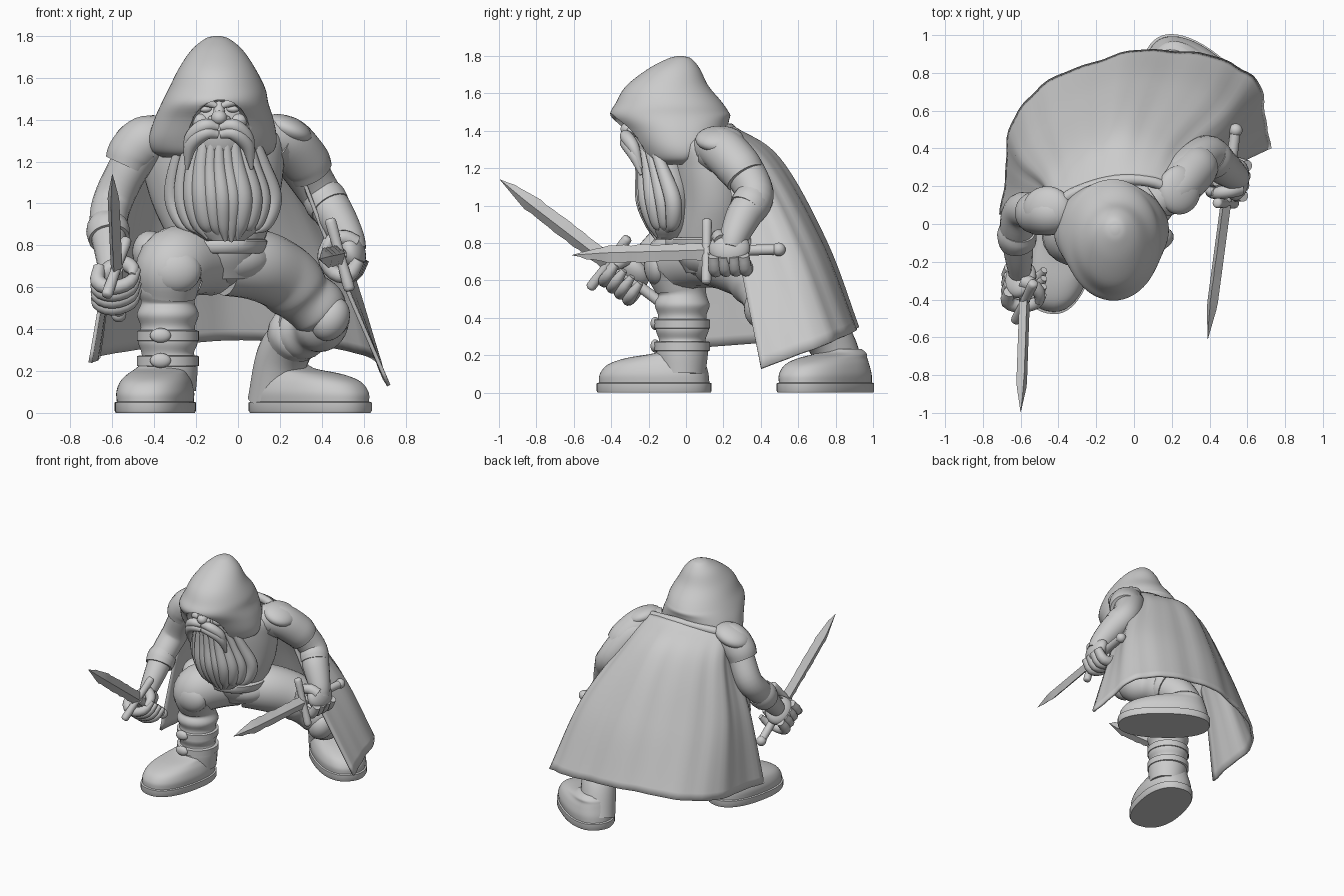
import bpy, bmesh, math, random
from mathutils import Vector as V, Matrix

random.seed(4)
if "Cube" in bpy.data.objects:
    bpy.data.objects.remove(bpy.data.objects["Cube"])

clay = bpy.data.materials.new("clay_grey")
clay.use_nodes = True
clay.diffuse_color = (0.6, 0.6, 0.6, 1)
clay.node_tree.nodes["Principled BSDF"].inputs["Base Color"].default_value = (0.6, 0.6, 0.6, 1)


def finish(name, bm, angle=50):
    """Turn a bmesh into a shaded object."""
    bmesh.ops.recalc_face_normals(bm, faces=bm.faces)
    me = bpy.data.meshes.new(name)
    bm.to_mesh(me)
    bm.free()
    ob = bpy.data.objects.new(name, me)
    bpy.context.collection.objects.link(ob)
    me.materials.append(clay)
    bpy.ops.object.select_all(action="DESELECT")
    ob.select_set(True)
    bpy.context.view_layer.objects.active = ob
    bpy.ops.object.shade_smooth_by_angle(angle=math.radians(angle))
    return ob


def spline(pts, n):
    """Catmull-Rom through vectors of any size."""
    pts = [V(p) for p in pts]
    out = []
    for i in range(len(pts) - 1):
        b, c = pts[i], pts[i + 1]
        a = pts[i - 1] if i else b * 2 - c
        d = pts[i + 2] if i + 2 < len(pts) else c * 2 - b
        for k in range(n):
            t = k / n
            out.append((b * 2 + (c - a) * t + (a * 2 - b * 5 + c * 4 - d) * t ** 2
                        + (b * 3 - a - c * 3 + d) * t ** 3) / 2)
    return out + [pts[-1]]


def skin(name, rings, closed=True, angle=50):
    """Bridge rows of points, capping closed ones."""
    bm = bmesh.new()
    rows = [[bm.verts.new(p) for p in r] for r in rings]
    n = len(rows[0])
    for a, b in zip(rows, rows[1:]):
        for i in range(n if closed else n - 1):
            j = (i + 1) % n
            bm.faces.new((a[i], a[j], b[j], b[i]))
    if closed:
        bm.faces.new(rows[0])
        bm.faces.new(rows[-1])
    return finish(name, bm, angle)


def tube(name, pts, n=6, seg=20):
    """Round limb through points given as x, y, z, radius."""
    path = spline([V(p) for p in pts], n)
    rings, u = [], None
    for i, p in enumerate(path):
        t = (path[min(i + 1, len(path) - 1)] - path[max(i - 1, 0)]).to_3d().normalized()
        u = u - t * u.dot(t) if u else t.orthogonal()
        u.normalize()
        w, r = t.cross(u), max(p[3], 0.002)
        rings.append([p.to_3d() + (u * math.cos(a) + w * math.sin(a)) * r
                      for a in (math.tau * k / seg for k in range(seg))])
    return skin(name, rings)


def stack(name, rows, n=5, seg=48, power=1.0, shear=None, mat=Matrix()):
    """Horizontal ovals given as z, centre x, centre y, radius x, radius y."""
    rings = []
    for z, cx, cy, rx, ry in spline(rows, n):
        ring = []
        for k in range(seg):
            c, s = math.cos(math.tau * k / seg), math.sin(math.tau * k / seg)
            x = cx + rx * math.copysign(abs(c) ** power, c)
            y = cy + ry * math.copysign(abs(s) ** power, s)
            ring.append(mat @ V((x, y, z + (shear(y, z) if shear else 0))))
        rings.append(ring)
    return skin(name, rings)


def ball(name, loc, size, rot=Matrix()):
    bm = bmesh.new()
    m = Matrix.Translation(loc) @ rot.to_4x4() @ Matrix.Diagonal((*size, 1))
    bmesh.ops.create_uvsphere(bm, u_segments=28, v_segments=16, radius=1, matrix=m)
    return finish(name, bm)


# Torso, hips and belt
stack("torso", [(.64, -.1, .15, .18, .15), (.78, -.1, .13, .21, .2), (1.0, -.11, .15, .3, .21),
                (1.2, -.12, .13, .34, .21), (1.33, -.12, .09, .32, .17), (1.41, -.1, .05, .16, .12)])
ball("hips", (-.08, .16, .73), (.24, .19, .13))
stack("belt", [(.76, -.09, .12, .2, .2), (.77, -.09, .12, .215, .225),
               (.82, -.09, .12, .23, .23), (.83, -.09, .12, .21, .21)], n=2)
ball("hip_pouch", (-.42, .07, .77), (.085, .11, .1))

# Hood with its face opening
hood = stack("hood", [(1.80, -.1, -.03, .015, .015), (1.785, -.1, -.035, .06, .065),
                      (1.73, -.1, -.065, .125, .14), (1.64, -.1, -.1, .185, .22),
                      (1.55, -.1, -.09, .23, .285), (1.48, -.11, -.085, .255, .32),
                      (1.40, -.115, -.055, .285, .285), (1.31, -.12, -.03, .305, .25),
                      (1.25, -.12, -.015, .29, .225), (1.22, -.12, -.015, .24, .185)], seg=64,
             shear=lambda y, z: max(0, y) * .6 * max(0, min(1, (1.5 - z) / .25)))
cutter = ball("hood_cutter", (-.085, -.34, 1.19), (.18, .27, .315))
cut = hood.modifiers.new("face_opening", "BOOLEAN")
cut.operation, cut.object, cut.solver = "DIFFERENCE", cutter, "EXACT"
bpy.context.view_layer.objects.active = hood
bpy.ops.object.modifier_apply(modifier="face_opening")
bpy.data.objects.remove(cutter)

# Face
FX = -.09
ball("face", (FX, -.16, 1.36), (.165, .13, .19))
ball("nose", (FX, -.31, 1.41), (.038, .04, .036))
tube("nose_bridge", [(FX, -.28, 1.48, .022), (FX, -.305, 1.42, .03)])
for s in (-1, 1):
    side = "right" if s < 0 else "left"

    def fx(x):
        return FX + s * x

    ball(side + "_nostril", (fx(.033), -.295, 1.4), (.022, .022, .02))
    ball(side + "_eye", (fx(.065), -.265, 1.45), (.03, .02, .016))
    ball(side + "_cheek", (fx(.09), -.245, 1.395), (.045, .04, .035))
    tube(side + "_brow", [(fx(.012), -.295, 1.465, .014), (fx(.07), -.29, 1.487, .022),
                          (fx(.13), -.255, 1.5, .01)], seg=12)
    for k, drop in enumerate((0, .035)):
        tube(side + "_moustache_%d" % k, [(fx(.005), -.315, 1.365 - drop, .02), (fx(.07), -.32, 1.37 - drop, .034),
                                          (fx(.135), -.28, 1.31 - drop, .032), (fx(.155), -.24, 1.2 - drop, .008)], seg=14)

# Beard: a core wrapped in converging locks
stack("beard_core", [(.82, -.06, -.1, .09, .06), (.9, -.07, -.09, .18, .11), (1.08, -.08, -.09, .22, .14),
                     (1.25, -.09, -.12, .17, .12), (1.36, -.09, -.14, .13, .1)])
for i in range(11):
    u = (i - 5) / 5
    bow, tip = 1 - u * u, .82 + .05 * abs(u) + random.uniform(-.02, .02)
    wide = random.uniform(.85, 1.2)
    tube("beard_lock_%d" % i, [(FX + .16 * u, -.18 - .08 * bow, 1.33, .02),
                               (FX + .21 * u, -.12 - .12 * bow, 1.18, .034 * wide),
                               (-.075 + .24 * u, -.07 - .16 * bow, 1.03, .043 * wide),
                               (-.07 + .2 * u, -.07 - .12 * bow, .91, .037 * wide),
                               (-.06 + .14 * u, -.1 - .06 * bow, tip, .008)], seg=12)

# Cloak: rows run from the right edge round the back to the left edge
rows = [
    [(-.42, .0, 1.33), (-.38, .13, 1.37), (-.1, .24, 1.42), (.15, .23, 1.4), (.26, .1, 1.33)],
    [(-.46, .08, 1.18), (-.44, .29, 1.2), (-.08, .49, 1.25), (.25, .4, 1.2), (.29, .22, 1.16)],
    [(-.6, .08, .78), (-.53, .45, .78), (-.03, .74, .8), (.47, .61, .78), (.45, .28, .74)],
    [(-.7, .05, .24), (-.58, .64, .29), (.02, .91, .35), (.6, .8, .28), (.715, .4, .13)],
]
across = [[c for p in spline(r, 14) for c in p] for r in rows]
sheet = []
for r, flat_row in enumerate(spline(across, 10)):
    pts = [V(flat_row[i:i + 3]) for i in range(0, len(flat_row), 3)]
    for i, p in enumerate(pts):
        out = V((p.x, p.y - .2, 0)).normalized()
        p += out * (.006 * math.sin(i * .7 + r * .04) + .003 * math.sin(i * 1.5)) * min(1, r / 14)
    sheet.append(pts)
cloak = skin("cloak", sheet, closed=False)
thick = cloak.modifiers.new("thickness", "SOLIDIFY")
thick.thickness, thick.offset = .018, 0
tube("cloak_collar", [(-.42, .02, 1.33, .025), (-.36, .14, 1.37, .03), (-.1, .23, 1.41, .03),
                      (.14, .21, 1.39, .03), (.25, .08, 1.33, .025)])

# Arms with short sleeves
tube("right_arm", [(-.42, .06, 1.3, .11), (-.51, .06, 1.19, .098), (-.595, .07, 1.02, .095),
                   (-.62, -.03, .9, .09), (-.61, -.17, .77, .075), (-.605, -.26, .68, .06)])
tube("right_sleeve", [(-.36, .06, 1.31, .1), (-.44, .06, 1.3, .12), (-.505, .06, 1.24, .118), (-.535, .06, 1.18, .106)])
tube("right_cuff", [(-.615, -.03, .9, .095), (-.62, -.06, .87, .105), (-.615, -.1, .83, .098)], n=3)
tube("left_arm", [(.16, .14, 1.3, .11), (.27, .27, 1.23, .115), (.385, .37, 1.06, .1),
                  (.46, .31, .95, .095), (.525, .26, .84, .078), (.55, .24, .77, .065)])
tube("left_sleeve", [(.12, .12, 1.31, .1), (.22, .19, 1.3, .122), (.31, .28, 1.21, .122), (.345, .32, 1.15, .112)])
tube("left_cuff", [(.4, .36, 1.04, .1), (.42, .345, 1.01, .105), (.44, .325, .98, .1)], n=3)
ball("right_shoulder_flap", (-.46, .08, 1.345), (.135, .12, .065), Matrix.Rotation(-.35, 3, "Y"))
ball("left_shoulder_flap", (.24, .18, 1.355), (.12, .13, .06), Matrix.Rotation(.4, 3, "Y"))


def armed_hand(side, guard, tip, cross, grip, hold, palm_dir, curl):
    """Dagger with a fist closed on its grip; local z runs to the tip, x along the guard."""
    guard, z = V(guard), (V(tip) - V(guard))
    length = z.length
    z.normalize()
    x = V(cross)
    x = (x - z * x.dot(z)).normalized()
    y = z.cross(x)
    at = lambda a, b, c: guard + x * a + y * b + z * c
    # Chipped blade of diamond section
    rings = []
    for k in range(19):
        t = k / 18
        w = .047 * min(1, (1 - t) * 3.6) ** .8 + .001
        a, b = w + random.uniform(-.005, .003) * (t < .95), w + random.uniform(-.005, .003) * (t < .95)
        h = .028 * min(1, (1 - t) * 4) + .001
        rings.append([at(a, 0, t * length), at(0, h, t * length), at(-b, 0, t * length), at(0, -h, t * length)])
    skin(side + "_blade", rings, angle=20)
    tube(side + "_guard", [(*at(c, 0, -.01), r) for c, r in
                           ((-.18, .015), (-.16, .027), (-.05, .024), (.05, .024), (.16, .027), (.18, .015))], n=3)
    tube(side + "_grip", [(*at(0, 0, -.02), .03), (*at(0, 0, -grip), .028)])
    ball(side + "_pommel", at(0, 0, -grip), (.036, .036, .036))
    # Fist
    d = V(palm_dir)
    d = (d - z * d.dot(z)).normalized()
    e = z.cross(d) * curl
    ball(side + "_palm", guard - z * hold + d * .045, (.095, .06, .11), Matrix((e, d, z)).transposed())
    for k in range(4):
        c = guard - z * (hold + (k - 1.5) * .054)
        arc = [c + (d * math.cos(a) + e * math.sin(a) * 1.25) * .084 for a in (.5, 1.5, 2.4, 3.3, 4.2)]
        tube(side + "_finger_%d" % k, [(*p, r) for p, r in zip(arc, (.03, .037, .035, .032, .018))], n=3, seg=12)
    arc = [guard - z * (hold - .04 - .02 * i) + (d * math.cos(a) + e * math.sin(a)) * .08
           for i, a in enumerate((-.4, -1.1, -1.9, -2.6))]
    tube(side + "_thumb", [(*p, r) for p, r in zip(arc, (.042, .038, .033, .016))], n=3, seg=12)


armed_hand("right", (-.58, -.42, .70), (-.6, -.995, 1.14), (.18, .39, .5), .38, .13, (-.5, .55, .5), 1)
armed_hand("left", (.485, .1, .755), (.39, -.61, .735), (-.28, 0, 1), .4, .14, (.95, 0, .3), -1)

# Legs with bunched trousers
tube("right_thigh", [(-.12, .17, .72, .16), (-.21, .06, .73, .17), (-.315, -.05, .7, .172), (-.335, -.03, .56, .135)])
tube("right_shin", [(-.33, -.04, .7, .13), (-.335, -.03, .6, .148), (-.335, -.02, .53, .128), (-.335, -.02, .47, .148),
                    (-.335, -.02, .41, .13), (-.335, -.02, .34, .143), (-.335, -.02, .28, .125),
                    (-.33, -.02, .22, .138), (-.325, -.02, .1, .125)], seg=28)
ball("right_knee_pad", (-.3, -.15, .68), (.125, .075, .11))
for z in (.25, .37):
    stack("right_strap_%d" % (z * 100), [(z - .03, -.335, -.02, .135, .135), (z - .025, -.335, -.02, .148, .148),
                                        (z + .02, -.335, -.02, .148, .148), (z + .025, -.335, -.02, .135, .135)], n=1)
    ball("right_buckle_%d" % (z * 100), (-.37, -.165, z), (.05, .025, .035))
tube("left_thigh", [(-.06, .17, .72, .16), (.08, .24, .71, .17), (.2, .34, .66, .165), (.27, .39, .6, .16),
                    (.32, .42, .55, .14), (.38, .45, .5, .142), (.42, .47, .45, .12)], seg=28)
tube("left_shin", [(.42, .45, .47, .12), (.39, .51, .42, .13), (.35, .57, .4, .112), (.31, .63, .38, .125),
                   (.27, .69, .36, .12), (.21, .78, .26, .125), (.165, .85, .05, .12)], seg=28)
ball("left_knee_pad", (.44, .4, .45), (.09, .09, .11), Matrix.Rotation(.5, 3, "Y"))
tube("left_boot_cuff", [(.3, .64, .4, .12), (.28, .67, .38, .138), (.26, .71, .35, .13)], n=3)

# Boots: toe along local -y
for side, loc, turn, long in (("right", (-.395, -.17, 0), -.22, 1), ("left", (.345, .745, 0), .91, 1.07)):
    m = Matrix.Translation(loc) @ Matrix.Rotation(turn, 4, "Z") @ Matrix.Diagonal((1.06, long, 1, 1))
    stack(side + "_sole", [(0, 0, 0, .165, .305), (.01, 0, 0, .17, .31), (.05, 0, 0, .17, .31),
                           (.055, 0, 0, .158, .295)], n=1, power=.85, mat=m)
    stack(side + "_boot", [(.05, 0, 0, .16, .298), (.1, 0, 0, .163, .293), (.15, 0, .015, .15, .265),
                           (.185, 0, .06, .13, .21), (.21, 0, .13, .115, .13), (.235, 0, .14, .09, .09)],
          power=.85, mat=m)
